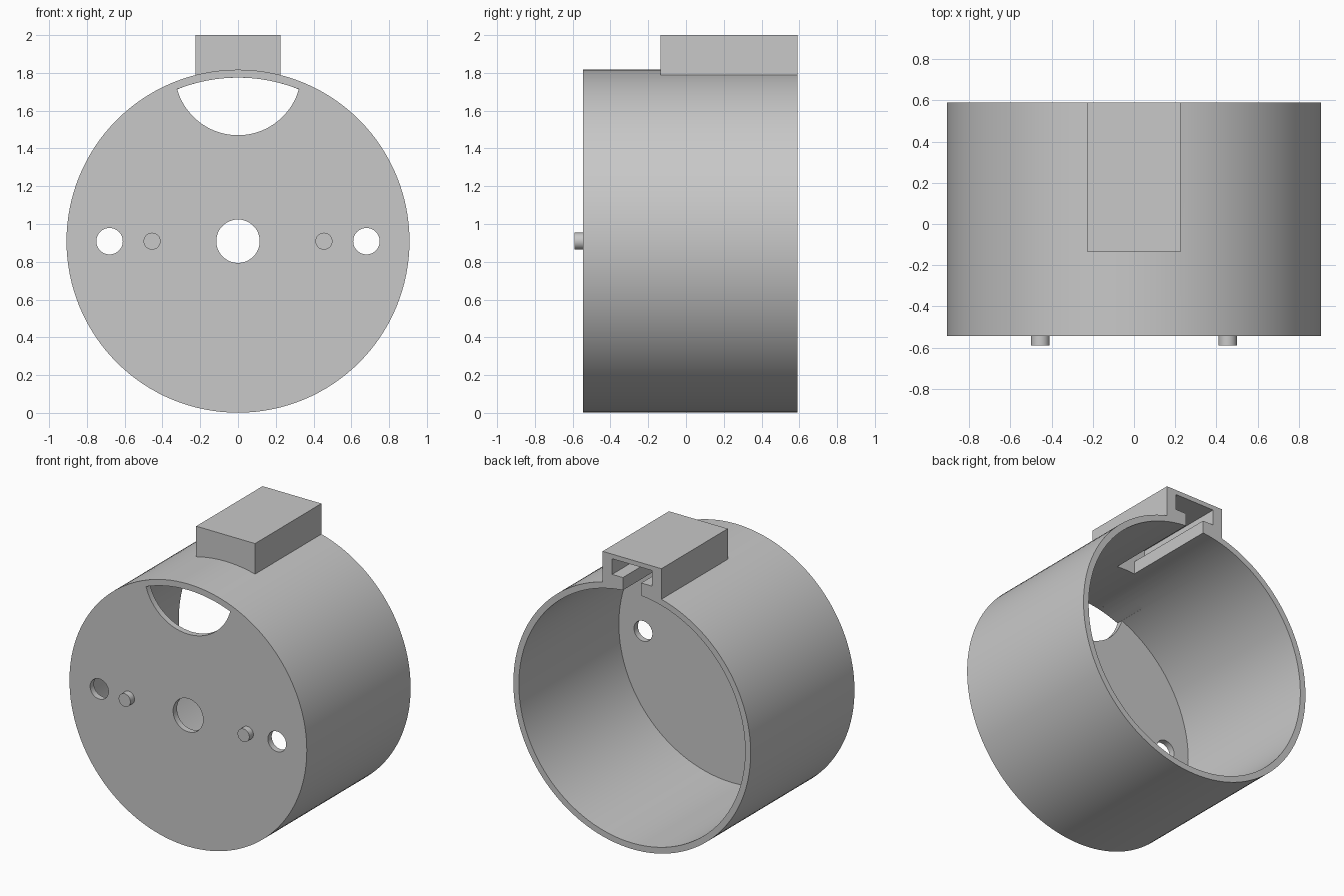
import bpy
import bmesh
from math import sin, cos, tau, sqrt, asin, pi

if "Cube" in bpy.data.objects:
    bpy.data.objects.remove(bpy.data.objects["Cube"])

# Main dimensions
FRONT, BACK = -0.545, 0.59
MID, R, WALL = 0.909, 0.908, 0.042
BORE = R - WALL

grey = bpy.data.materials.new("plain grey")
grey.use_nodes = True
colour = (0.58, 0.58, 0.58, 1)
grey.diffuse_color = colour
grey.node_tree.nodes["Principled BSDF"].inputs["Base Color"].default_value = colour


def prism(name, profile, y0, y1):
    """Extrude an (x, z) outline along y."""
    bm = bmesh.new()
    face = bm.faces.new([bm.verts.new((x, y0, z)) for x, z in profile])
    ext = bmesh.ops.extrude_face_region(bm, geom=[face])["geom"]
    bmesh.ops.translate(bm, vec=(0, y1 - y0, 0),
                        verts=[v for v in ext if isinstance(v, bmesh.types.BMVert)])
    bmesh.ops.recalc_face_normals(bm, faces=bm.faces)
    mesh = bpy.data.meshes.new(name)
    bm.to_mesh(mesh)
    bm.free()
    mesh.materials.append(grey)
    ob = bpy.data.objects.new(name, mesh)
    bpy.context.collection.objects.link(ob)
    return ob


def arc(x, z, r, a0, a1, n):
    return [(x + r * cos(a0 + (a1 - a0) * i / n), z + r * sin(a0 + (a1 - a0) * i / n))
            for i in range(n + 1)]


def circle(x, z, r, n):
    return arc(x, z, r, 0, tau, n)[:-1]


def box(x, z0, z1):
    return [(-x, z0), (x, z0), (x, z1), (-x, z1)]


def combine(target, tool, operation):
    """Apply a boolean and discard the tool."""
    tool.hide_render = True
    mod = target.modifiers.new("boolean", "BOOLEAN")
    mod.operation, mod.solver, mod.object = operation, "EXACT", tool
    bpy.context.view_layer.objects.active = target
    bpy.ops.object.modifier_apply(modifier=mod.name)
    bpy.data.objects.remove(tool)


def smooth(ob):
    bpy.ops.object.select_all(action="DESELECT")
    ob.select_set(True)
    bpy.context.view_layer.objects.active = ob
    bpy.ops.object.shade_smooth_by_angle(angle=pi / 6)


# Drum with the slide block on top
drum = prism("drum_housing", circle(0, MID, R, 128), FRONT, BACK)
combine(drum, prism("slide_block", box(0.225, 1.5, 2.0), -0.135, BACK), "UNION")

# Hollow interior, open at the back
combine(drum, prism("bore", circle(0, MID, BORE, 128), FRONT + WALL, 1), "DIFFERENCE")

# T-shaped slot through the block into the interior
t_slot = [(-0.07, 1.6), (0.07, 1.6), (0.07, 1.86), (0.152, 1.86),
          (0.152, 1.968), (-0.152, 1.968), (-0.152, 1.86), (-0.07, 1.86)]
combine(drum, prism("t_slot", t_slot, -0.08, 1), "DIFFERENCE")

# Centre hole and two side holes in the front plate
for x, r in ((0, 0.115), (-0.68, 0.07), (0.68, 0.07)):
    combine(drum, prism("hole", circle(x, MID, r, 48), -1, -0.3), "DIFFERENCE")

# Window: a round notch whose top edge follows the bore
corner_x, notch_z, notch_r = 0.32, 1.805, 0.335
corner_z = MID + sqrt(BORE ** 2 - corner_x ** 2)
low = asin((corner_z - notch_z) / notch_r)
top = asin(corner_x / BORE)
window = (arc(0, notch_z, notch_r, pi - low, tau + low, 40)
          + arc(0, MID, BORE, pi / 2 - top, pi / 2 + top, 20)[1:-1])
combine(drum, prism("window", window, -1, -0.3), "DIFFERENCE")
smooth(drum)

# Locating pegs on the front plate
for side, x in (("left", 0.455), ("right", -0.455)):
    smooth(prism(side + "_peg", circle(x, MID, 0.045, 32), -0.59, FRONT + 0.01))
